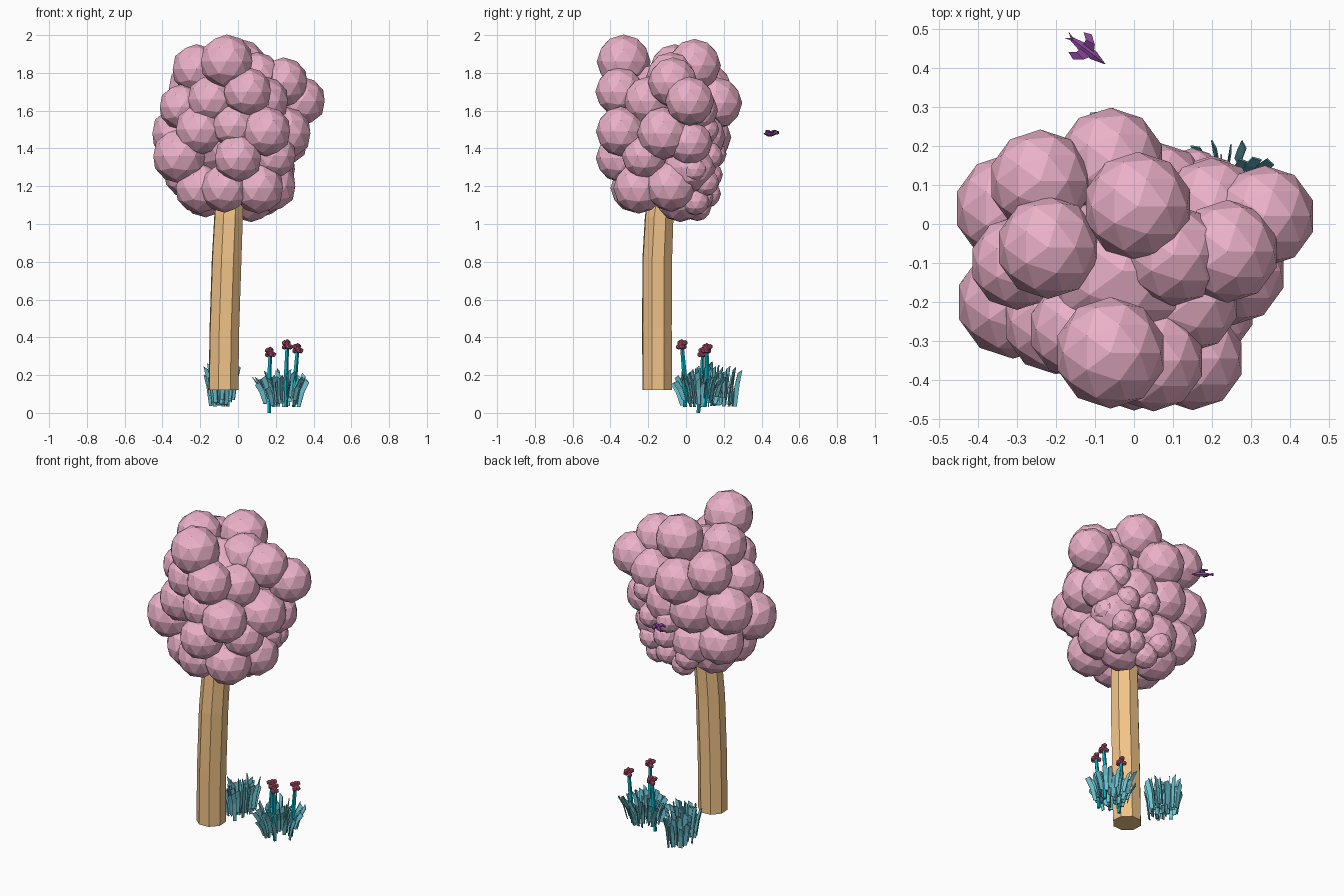
import bpy, bmesh, math, random
from mathutils import Vector, Matrix

random.seed(4)


def material(name, rgb):
    m = bpy.data.materials.new(name)
    m.diffuse_color = (*rgb, 1)
    return m


PINK = material("blossom_pink", (0.83, 0.44, 0.58))
WOOD = material("light_wood", (0.90, 0.56, 0.25))
GRASS = material("grass_teal", (0.15, 0.54, 0.63))
STEM = material("stem_cyan", (0.0, 0.45, 0.56))
RED = material("flower_red", (0.58, 0.10, 0.19))
PURPLE = material("bird_purple", (0.25, 0.06, 0.33))


def finish(name, bm, mat):
    bmesh.ops.recalc_face_normals(bm, faces=bm.faces)
    me = bpy.data.meshes.new(name)
    bm.to_mesh(me)
    bm.free()
    me.materials.append(mat)
    ob = bpy.data.objects.new(name, me)
    bpy.context.collection.objects.link(ob)
    return ob


def ball(bm, x, y, z, r, sub=2):
    bmesh.ops.create_icosphere(bm, subdivisions=sub, radius=r,
                               matrix=Matrix.Translation((x, y, z)))


def tube(bm, path, sides, turn=0.0):
    """Loft horizontal polygon rings through (x, y, z, radius) points."""
    rings = []
    for x, y, z, r in path:
        rings.append([bm.verts.new((x + r * math.cos(turn + 2 * math.pi * i / sides),
                                    y + r * math.sin(turn + 2 * math.pi * i / sides), z))
                      for i in range(sides)])
    for a, b in zip(rings, rings[1:]):
        for i in range(sides):
            j = (i + 1) % sides
            bm.faces.new((a[i], a[j], b[j], b[i]))
    bm.faces.new(rings[0][::-1])
    bm.faces.new(rings[-1])


# Trunk: gently bent eight-sided column
bm = bmesh.new()
tube(bm, [(-0.077, -0.152, 0.12, 0.083), (-0.072, -0.154, 0.45, 0.083),
          (-0.060, -0.152, 0.82, 0.083), (-0.050, -0.142, 1.04, 0.080),
          (-0.040, -0.110, 1.30, 0.075)], 8, math.radians(26))
finish("trunk", bm, WOOD)

# Canopy: large foliage balls (x, y, z, radius)
FRONT = [
    (-0.06, -0.33, 1.86, 0.143), (0.05, -0.35, 1.70, 0.13), (-0.14, -0.27, 1.66, 0.13),
    (0.15, -0.345, 1.49, 0.132), (0.00, -0.35, 1.35, 0.128), (-0.31, -0.20, 1.36, 0.145),
    (-0.20, -0.25, 1.50, 0.135), (0.11, -0.25, 1.19, 0.135), (-0.07, -0.27, 1.19, 0.13),
    (-0.20, -0.18, 1.19, 0.135), (0.175, -0.08, 1.20, 0.135), (0.19, -0.22, 1.36, 0.12),
    (-0.02, -0.31, 1.52, 0.12), (0.14, -0.20, 1.65, 0.13), (0.25, -0.12, 1.48, 0.14),
]
BACK = [
    (0.335, 0.02, 1.65, 0.13), (0.24, -0.07, 1.75, 0.132), (0.01, 0.045, 1.84, 0.14),
    (-0.22, -0.06, 1.82, 0.132), (-0.24, 0.11, 1.72, 0.132), (-0.06, 0.16, 1.64, 0.138),
    (0.20, 0.04, 1.60, 0.13), (-0.32, 0.04, 1.48, 0.14), (-0.30, -0.10, 1.62, 0.12),
    (-0.12, 0.10, 1.46, 0.14), (0.06, 0.07, 1.46, 0.14), (-0.26, 0.03, 1.27, 0.135),
    (-0.10, 0.05, 1.24, 0.135), (0.07, -0.03, 1.145, 0.135), (0.25, 0.02, 1.43, 0.12),
    (-0.17, -0.03, 1.17, 0.135), (0.16, 0.02, 1.30, 0.14), (0.10, -0.08, 1.78, 0.13),
]
# Smaller balls tucked into the lower back
SMALL = [
    (0.20, 0.10, 1.50), (0.23, 0.04, 1.29), (0.16, 0.10, 1.22), (0.05, 0.12, 1.26),
    (-0.03, 0.06, 1.09), (0.15, 0.05, 1.12), (0.15, 0.12, 1.36), (-0.09, 0.11, 1.16),
    (0.07, 0.07, 1.14), (0.02, 0.14, 1.37),
]
bm = bmesh.new()
for b in FRONT + BACK:
    ball(bm, *b)
for x, y, z in SMALL:
    ball(bm, x, y, z, 0.075)
ball(bm, -0.03, -0.10, 1.45, 0.24)
ball(bm, -0.03, -0.12, 1.66, 0.20)
finish("canopy", bm, PINK)


# Grass: clumps of folded blades fanning outward
def clump(name, cx, cy, rx, ry, count, low, high, spread):
    bm = bmesh.new()
    for k in range(count):
        a = k * 2.39996
        d = math.sqrt((k + 0.5) / count)
        u, v = d * math.cos(a), d * math.sin(a)
        base = Vector((cx + rx * u, cy + ry * v, random.uniform(0.03, 0.09)))
        lean = Vector((u, v, 0)) * spread
        h = random.uniform(low, high)
        t = random.uniform(0, math.pi)
        side = Vector((math.cos(t), math.sin(t), 0))
        rows = []
        for f, w in ((0, 0.010), (0.6, 0.013), (1, 0.012)):
            p = base + lean * f ** 1.7 + Vector((0, 0, h * f))
            s = side * w + Vector((0, 0, 0.008 * f))
            rows.append((bm.verts.new(p - s), bm.verts.new(p + s)))
        for (a0, a1), (b0, b1) in zip(rows, rows[1:]):
            bm.faces.new((a0, a1, b1, b0))
    ob = finish(name, bm, GRASS)
    mod = ob.modifiers.new("thickness", "SOLIDIFY")
    mod.thickness = 0.004


clump("grass_left", -0.085, 0.16, 0.065, 0.11, 48, 0.12, 0.19, 0.03)
clump("grass_right", 0.23, 0.075, 0.10, 0.10, 52, 0.09, 0.14, 0.05)

# Flowers: curved stems with knobbly heads
FLOWERS = [((0.165, 0.065, 0.0), (0.17, 0.09, 0.32)),
           ((0.255, -0.005, 0.03), (0.26, -0.022, 0.36)),
           ((0.295, 0.10, 0.03), (0.315, 0.11, 0.34))]
for n, (foot, head) in enumerate(FLOWERS, 1):
    foot, head = Vector(foot), Vector(head)
    mid = foot.lerp(head, 0.5) + Vector((-0.004, 0.006, 0))
    bm = bmesh.new()
    tube(bm, [(*foot, 0.010), (*mid, 0.013), (*head, 0.010)], 5)
    finish(f"flower_stem_{n}", bm, STEM)
    bm = bmesh.new()
    ball(bm, *head, 0.020, 1)
    for i in range(5):
        a = i * math.tau / 5
        ball(bm, head.x + 0.018 * math.cos(a), head.y + 0.018 * math.sin(a),
             head.z + (0.011 if i % 2 else -0.011), 0.015, 1)
    ball(bm, head.x, head.y, head.z + 0.017, 0.014, 1)
    finish(f"flower_head_{n}", bm, RED)

# Bird: tapered body, two raised swept wings and a tail, built facing +x
bm = bmesh.new()
tube(bm, [(0, 0, -0.055, 0.005), (0, 0, -0.02, 0.014), (0, 0, 0.018, 0.014),
          (0, 0, 0.032, 0.009), (0, 0, 0.055, 0.001)], 6)
bmesh.ops.rotate(bm, verts=bm.verts, matrix=Matrix.Rotation(math.pi / 2, 3, 'Y'))


def plate(pts, t=0.004):
    top = [bm.verts.new((x, y, z + t)) for x, y, z in pts]
    low = [bm.verts.new((x, y, z - t)) for x, y, z in pts]
    bm.faces.new(top)
    bm.faces.new(low[::-1])
    for i in range(len(pts)):
        j = (i + 1) % len(pts)
        bm.faces.new((top[j], top[i], low[i], low[j]))


for s in (1, -1):
    plate([(0.018, 0, 0), (0.004, s * 0.024, 0.016), (-0.022, s * 0.020, 0.016), (-0.018, 0, 0)])
    plate([(0.004, s * 0.024, 0.016), (-0.018, s * 0.040, 0.008),
           (-0.038, s * 0.032, 0.008), (-0.022, s * 0.020, 0.016)])
    plate([(-0.035, 0, 0), (-0.070, s * 0.010, 0.002), (-0.056, 0, 0)])
bird = finish("bird", bm, PURPLE)
bird.location = (-0.118, 0.443, 1.478)
bird.rotation_euler = (0, 0, math.radians(-37))
